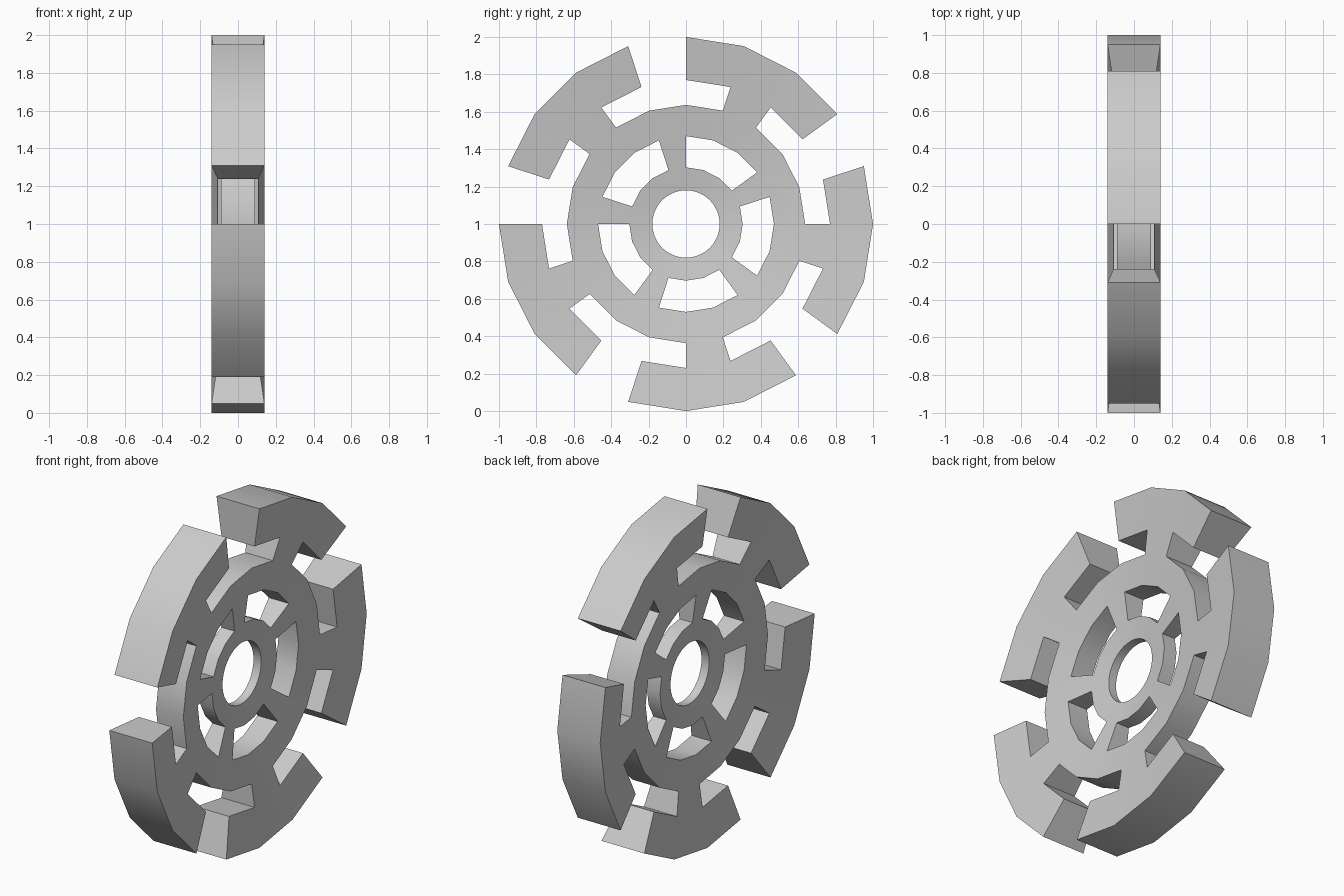
import bpy, bmesh
from math import radians, sin, cos

cube = bpy.data.objects.get("Cube")
if cube:
    bpy.data.objects.remove(cube)

grey = bpy.data.materials.new("mid_grey")
grey.use_nodes = True
colour = (0.6, 0.6, 0.6, 1)
grey.diffuse_color = colour
grey.node_tree.nodes["Principled BSDF"].inputs["Base Color"].default_value = colour

STEP = 18        # degrees per facet
TAPER = 0.14     # half thickness grows in proportion to radius
BORE, HUB, SLOT, RING, NOTCH, RIM = 0.18, 0.303, 0.47, 0.637, 0.77, 1.0
EVERY = {0, 1, 2, 3}

# Each band: inner radius, outer radius, solid facets in the repeating group of four
bands = [
    (BORE, HUB, EVERY, 3),         # hub with a rounder bore
    (HUB, SLOT, {3}, 1),           # inner spokes
    (SLOT, RING, EVERY, 1),        # middle ring
    (RING, NOTCH, {1}, 1),         # outer spokes
    (NOTCH, RIM, {0, 1, 2}, 1),    # rim blocks
]

bm = bmesh.new()


def point(radius, angle):
    a = radians(angle)
    return bm.verts.new((TAPER * radius, radius * cos(a), 1 + radius * sin(a)))


# Right cheek, laid out clockwise from the top
for inner, outer, solid, cuts in bands:
    for i in range(20):
        if i % 4 not in solid:
            continue
        start = 90 - STEP * i
        face = [point(outer, start - STEP), point(outer, start)]
        face += [point(inner, start - STEP * k / cuts) for k in range(cuts + 1)]
        bm.faces.new(face)
bmesh.ops.remove_doubles(bm, verts=bm.verts[:], dist=0.0005)

# Mirrored left cheek, then walls joining the two outlines
faces = bm.faces[:]
border = [e for e in bm.edges if e.is_boundary]
twin = {v: bm.verts.new((-v.co.x, v.co.y, v.co.z)) for v in bm.verts[:]}
for f in faces:
    bm.faces.new([twin[v] for v in reversed(f.verts)])
for e in border:
    a, b = e.verts
    bm.faces.new((a, b, twin[b], twin[a]))
bmesh.ops.recalc_face_normals(bm, faces=bm.faces[:])

mesh = bpy.data.meshes.new("slotted_wheel")
bm.to_mesh(mesh)
bm.free()
mesh.materials.append(grey)
wheel = bpy.data.objects.new("slotted_wheel", mesh)
bpy.context.collection.objects.link(wheel)

bpy.ops.object.select_all(action="DESELECT")
wheel.select_set(True)
bpy.context.view_layer.objects.active = wheel
bpy.ops.object.shade_smooth_by_angle(angle=radians(30))
